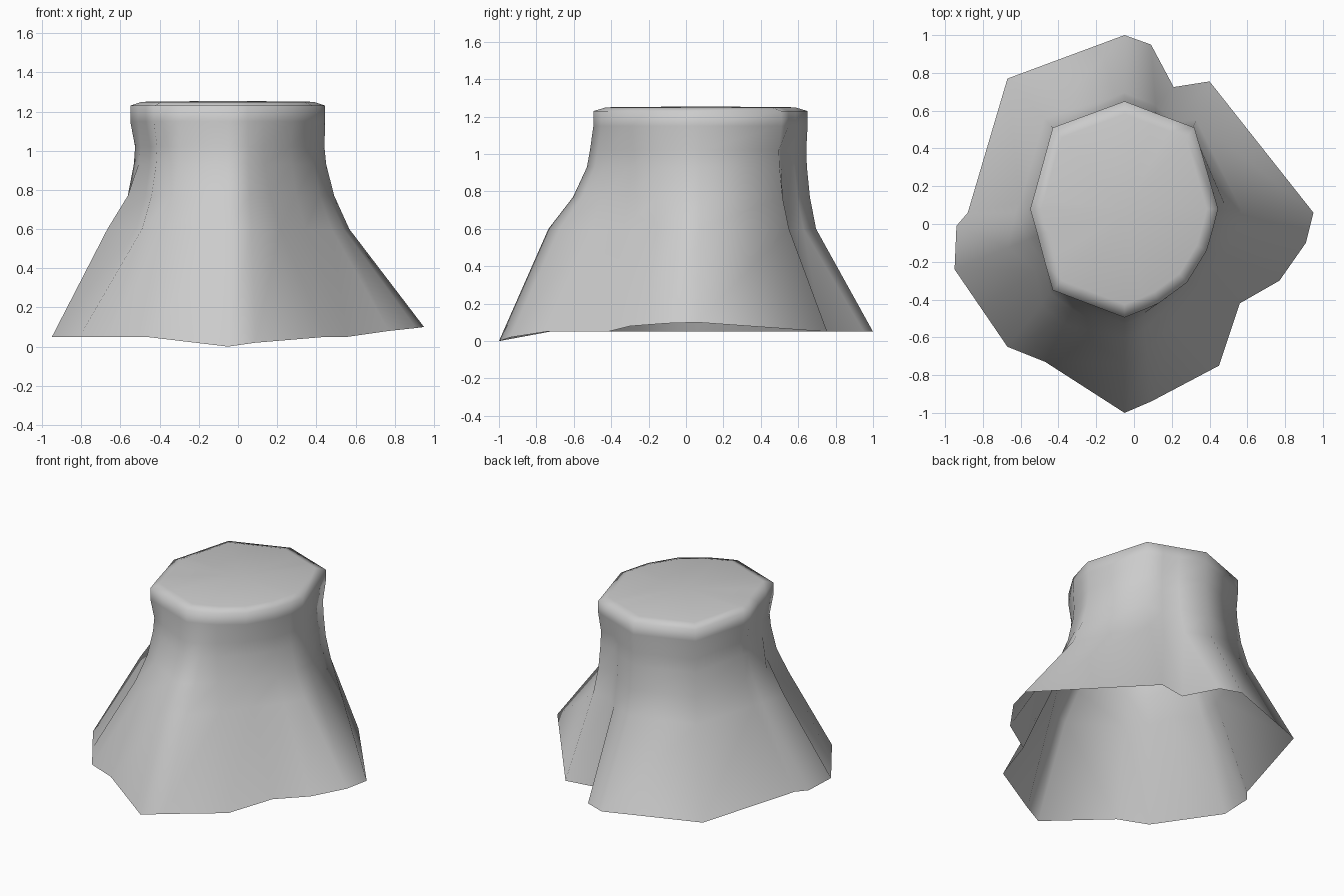
import bpy, bmesh
from mathutils import Vector

# Spokes around the stump: foot x, y, z, rim x, y,
# flare already reached at z = 0.6, scale of the neck below the rim
SPOKES = [
    (-.05, 1.0, .05, -.05, .65, .14, .985),
    (.09, .95, .05, .12, .585, .13, .98),
    (.21, .725, .05, .22, .548, .05, .92),
    (.40, .755, .05, .32, .51, .19, .965),
    (.95, .06, .10, .445, .08, .25, .985),
    (.91, -.10, .095, .42, -.02, .25, .98),
    (.77, -.30, .08, .385, -.14, .25, .98),
    (.56, -.42, .05, .28, -.31, .25, .96),
    (.45, -.75, .05, .13, -.42, .27, .99),
    (.09, -.94, .02, .05, -.455, .45, 1.02),
    (-.05, -1.0, .0, -.05, -.495, .47, 1.02),
    (-.47, -.73, .05, -.30, -.40, .40, .99),
    (-.67, -.65, .05, -.43, -.35, .28, .95),
    (-.81, -.445, .05, -.47, -.21, .18, .94),
    (-.95, -.24, .05, -.51, -.06, .37, .96),
    (-.94, -.01, .05, -.55, .08, .23, .945),
    (-.88, .06, .05, -.535, .13, .22, .95),
    (-.67, .77, .05, -.43, .51, .2, .98),
]
# Ring heights: z, share of the spoke's flare, share of neck scale, ring scale
RINGS = [(.60, 1, .5, 1), (.77, .42, 1, 1), (.93, .1, 1, 1), (1.02, .03, 1, 1),
         (1.15, 0, 0, 1), (1.23, 0, 0, 1), (1.25, 0, 0, .88)]
AXIS = Vector((-.05, .08))

bm = bmesh.new()
rings = [[bm.verts.new(s[:3]) for s in SPOKES]]
for z, flare, neck, scale in RINGS:
    ring = []
    for s in SPOKES:
        rim = AXIS + (Vector(s[3:5]) - AXIS) * scale * (1 + (s[6] - 1) * neck)
        p = rim.lerp(Vector(s[:2]), s[5] * flare)
        ring.append(bm.verts.new((p.x, p.y, z)))
    rings.append(ring)

# Bark skin, open underneath
n = len(SPOKES)
for low, high in zip(rings, rings[1:]):
    for i in range(n):
        j = (i + 1) % n
        bm.faces.new((low[j], low[i], high[i], high[j]))

# Cut top
top = bm.verts.new((AXIS.x, AXIS.y, 1.255))
for i in range(n):
    bm.faces.new((rings[-1][(i + 1) % n], rings[-1][i], top))

for f in bm.faces:
    f.smooth = True

mesh = bpy.data.meshes.new("tree_stump")
bm.to_mesh(mesh)
bm.free()
stump = bpy.data.objects.new("tree_stump", mesh)
bpy.context.collection.objects.link(stump)
